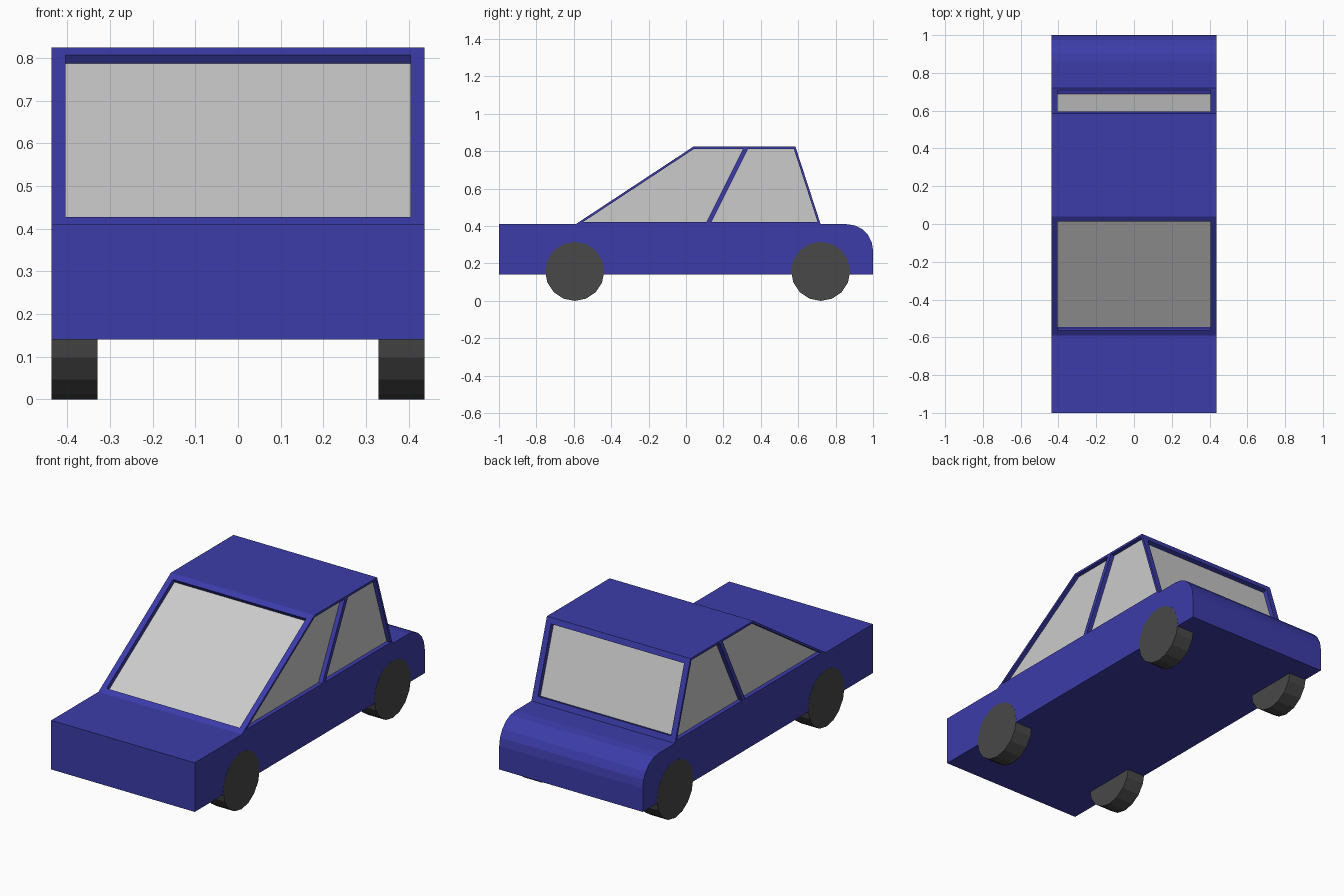
import bpy, bmesh
from math import sin, cos, pi, radians
from mathutils import Matrix

if "Cube" in bpy.data.objects:
    bpy.data.objects.remove(bpy.data.objects["Cube"])

HALF_W = 0.437      # half width of body and cabin
BELT = 0.41         # height where the cabin meets the body


def material(name, rgb):
    mat = bpy.data.materials.new(name)
    mat.diffuse_color = (*rgb, 1)
    mat.use_nodes = True
    mat.node_tree.nodes["Principled BSDF"].inputs["Base Color"].default_value = mat.diffuse_color
    return mat


def finish(name, bm, mat=None):
    bmesh.ops.recalc_face_normals(bm, faces=bm.faces)
    mesh = bpy.data.meshes.new(name)
    bm.to_mesh(mesh)
    bm.free()
    if mat:
        mesh.materials.append(mat)
    obj = bpy.data.objects.new(name, mesh)
    bpy.context.collection.objects.link(obj)
    return obj


blue = material("blue_paint", (0.045, 0.045, 0.40))
rubber = material("tyre_rubber", (0.065, 0.065, 0.065))

# Lower body: side profile with a rounded tail, extruded across x
R = 0.14
profile = [(-1, 0.14), (1, 0.14)]
profile += [(1 - R + R * cos(i * pi / 10), BELT - R + R * sin(i * pi / 10)) for i in range(6)]
profile += [(-1, BELT)]
bm = bmesh.new()
side = bm.faces.new([bm.verts.new((-HALF_W, y, z)) for y, z in profile])
ext = bmesh.ops.extrude_face_region(bm, geom=[side])
bmesh.ops.translate(bm, vec=(2 * HALF_W, 0, 0),
                    verts=[v for v in ext["geom"] if isinstance(v, bmesh.types.BMVert)])
finish("lower_body", bm, blue)

# Cabin: three slanted stations (windscreen, door pillar, rear window)
stations = [(-0.59, 0.04), (0.117, 0.325), (0.72, 0.585)]
ROOF = 0.825
bm = bmesh.new()
grid = [[(bm.verts.new((s * HALF_W, low, BELT)), bm.verts.new((s * HALF_W, high, ROOF)))
         for low, high in stations] for s in (-1, 1)]
left, right = grid
side_panes = [bm.faces.new((g[i][0], g[i + 1][0], g[i + 1][1], g[i][1]))
              for g in grid for i in range(2)]
end_panes = [bm.faces.new((left[i][0], right[i][0], right[i][1], left[i][1])) for i in (0, 2)]
for i in range(2):
    for level in (0, 1):
        bm.faces.new((left[i][level], right[i][level], right[i + 1][level], left[i + 1][level]))
bmesh.ops.recalc_face_normals(bm, faces=bm.faces)

# Recessed window openings: inset the frame, then push the pane inwards
for panes, border in ((side_panes, 0.012), (end_panes, 0.032)):
    bmesh.ops.inset_individual(bm, faces=panes, thickness=border, use_even_offset=True)
    for i, face in enumerate(panes):
        ext = bmesh.ops.extrude_discrete_faces(bm, faces=[face])
        pane = ext["faces"][0]
        pane.normal_update()
        bmesh.ops.translate(bm, vec=pane.normal * -0.024, verts=pane.verts[:])
        panes[i] = pane

# Window glass: the recessed panes become their own object
glass = bmesh.new()
for pane in side_panes + end_panes:
    glass.faces.new([glass.verts.new(v.co) for v in pane.verts])
bmesh.ops.delete(bm, geom=side_panes + end_panes, context='FACES_ONLY')
finish("cabin_frame", bm, blue)
mesh = bpy.data.meshes.new("window_glass")
glass.to_mesh(mesh)
glass.free()
bpy.context.collection.objects.link(bpy.data.objects.new("window_glass", mesh))

# Wheels: 16-sided, flush with the body sides
WHEEL_R, WHEEL_W = 0.158, 0.108
for end, y in (("front", -0.595), ("rear", 0.72)):
    for name, s in (("right", 1), ("left", -1)):
        bm = bmesh.new()
        place = (Matrix.Translation((s * (HALF_W + 0.0005 - WHEEL_W / 2), y, WHEEL_R))
                 @ Matrix.Rotation(radians(90), 4, 'Y'))
        bmesh.ops.create_cone(bm, cap_ends=True, segments=16, radius1=WHEEL_R,
                              radius2=WHEEL_R, depth=WHEEL_W, matrix=place)
        finish(f"{end}_{name}_wheel", bm, rubber)
